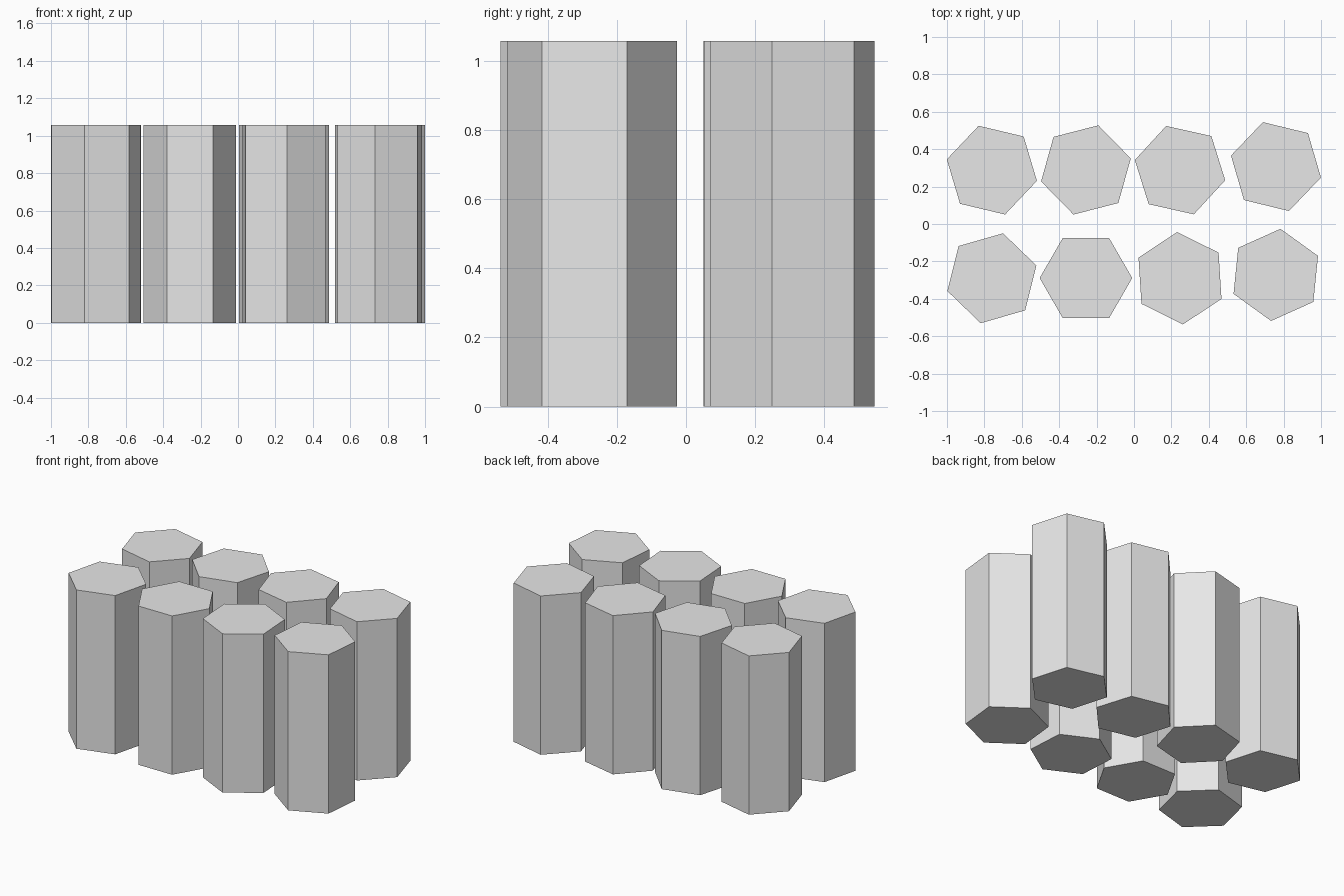
import bpy
from math import radians

cube = bpy.data.objects.get("Cube")
if cube:
    bpy.data.objects.remove(cube, do_unlink=True)

HEIGHT = 1.058
RADIUS = 0.2475

# One plain grey for every column
grey = bpy.data.materials.new("light_grey")
grey.use_nodes = True
colour = (0.8, 0.8, 0.8, 1)
grey.diffuse_color = colour
grey.node_tree.nodes["Principled BSDF"].inputs["Base Color"].default_value = colour


def hex_column(name, x, y, turn):
    """Upright six-sided prism with a corner at the given angle from +x."""
    bpy.ops.mesh.primitive_cylinder_add(
        vertices=6, radius=RADIUS, depth=HEIGHT, location=(x, y, HEIGHT / 2))
    column = bpy.context.object
    column.name = name
    # The primitive's first corner lies on +y, half a side away from +x
    column.rotation_euler.z = radians(turn + 30)
    column.data.materials.append(grey)


# Two rows of columns, each with its own position and turn
rows = {
    "front": [(-0.76, -0.29, 16), (-0.257, -0.289, 0),
              (0.246, -0.29, 33.6), (0.758, -0.272, 24.2)],
    "back": [(-0.76, 0.288, 46.6), (-0.257, 0.289, 14.4),
             (0.246, 0.288, 47.4), (0.759, 0.307, 46.3)],
}
for row, places in rows.items():
    for number, (x, y, turn) in enumerate(places, 1):
        hex_column(f"{row}_column_{number}", x, y, turn)
